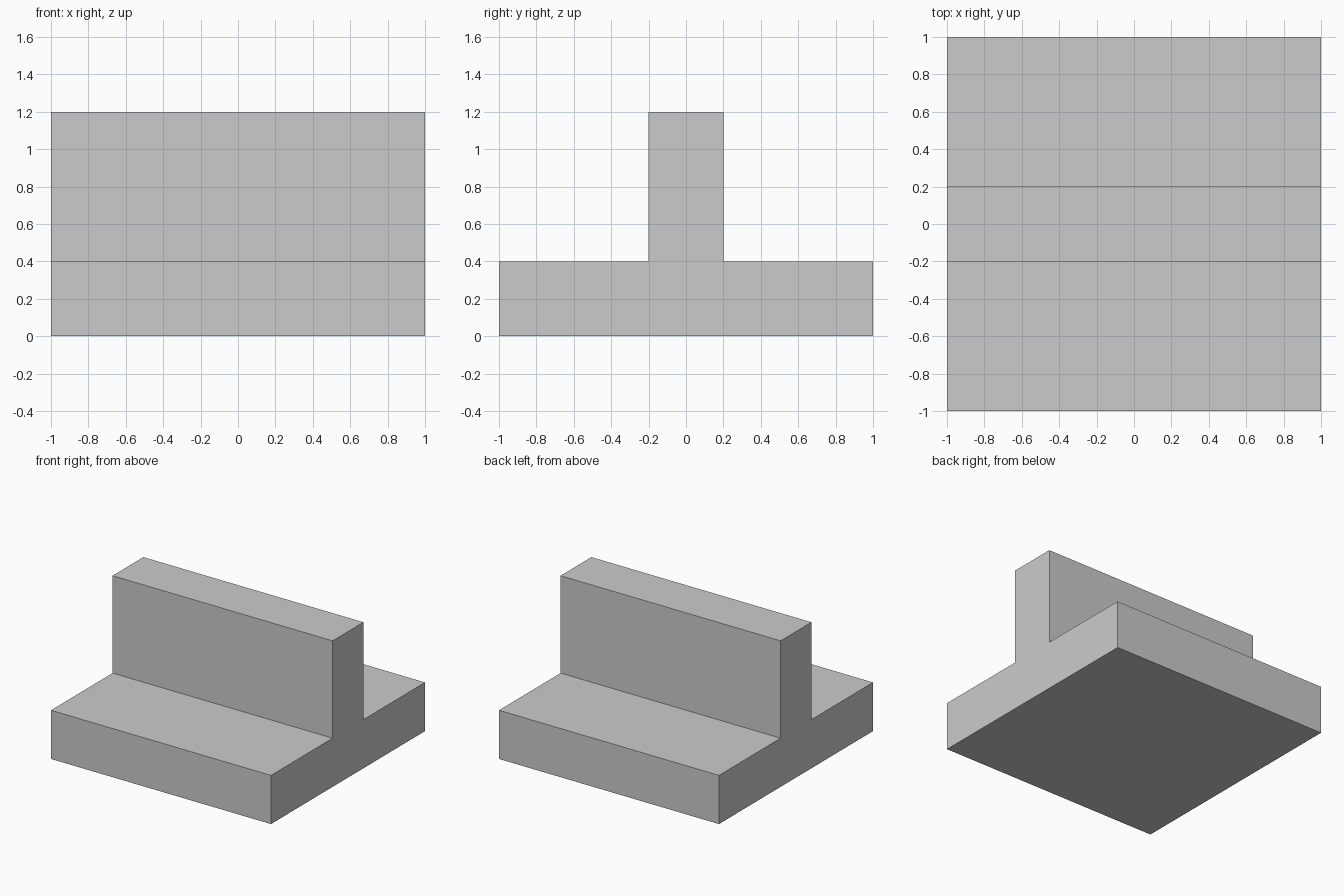
import bpy
import bmesh

if "Cube" in bpy.data.objects:
    bpy.data.objects.remove(bpy.data.objects["Cube"])

# Inverted-T cross-section in the y-z plane
half = [(1.0, 0.0), (1.0, 0.4), (0.2, 0.4), (0.2, 1.2)]
profile = half + [(-y, z) for y, z in reversed(half)]

# Extrude the profile along x into one solid block
bm = bmesh.new()
face = bm.faces.new([bm.verts.new((-1.0, y, z)) for y, z in profile])
result = bmesh.ops.extrude_face_region(bm, geom=[face], use_keep_orig=True)
moved = [v for v in result["geom"] if isinstance(v, bmesh.types.BMVert)]
bmesh.ops.translate(bm, verts=moved, vec=(2.0, 0.0, 0.0))
bmesh.ops.recalc_face_normals(bm, faces=bm.faces)

mesh = bpy.data.meshes.new("t_block")
bm.to_mesh(mesh)
bm.free()
block = bpy.data.objects.new("t_block", mesh)
bpy.context.collection.objects.link(block)
